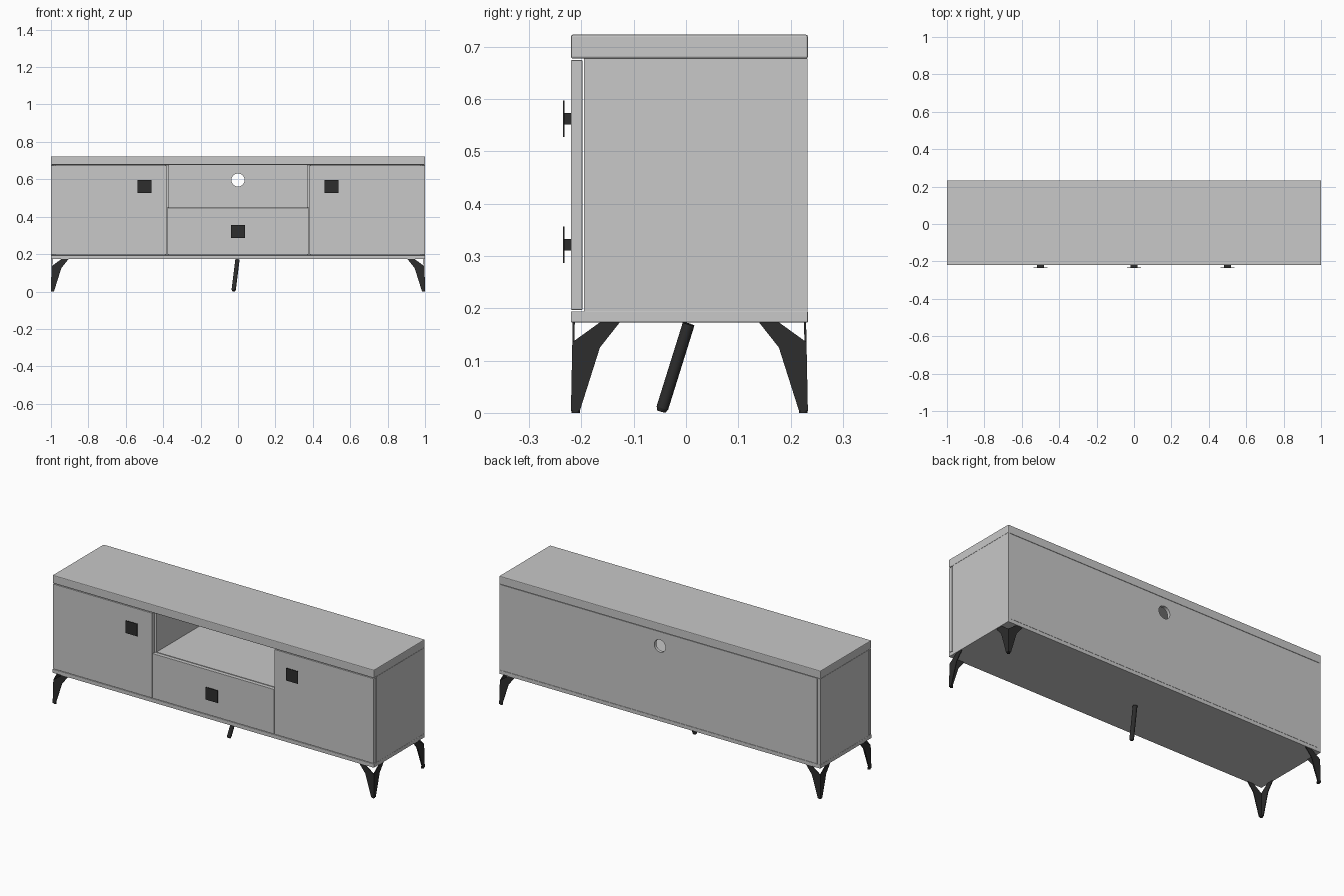
import bpy, bmesh
from mathutils import Vector

cube = bpy.data.objects.get("Cube")
if cube:
    bpy.data.objects.remove(cube, do_unlink=True)


def material(name, value):
    m = bpy.data.materials.new(name)
    m.use_nodes = True
    colour = (value, value, value, 1)
    m.diffuse_color = colour
    m.node_tree.nodes["Principled BSDF"].inputs["Base Color"].default_value = colour
    return m


GREY = material("light grey board", 0.58)
BLACK = material("black metal", 0.026)


def finish(name, bm, mat):
    bmesh.ops.recalc_face_normals(bm, faces=bm.faces)
    mesh = bpy.data.meshes.new(name)
    bm.to_mesh(mesh)
    bm.free()
    mesh.materials.append(mat)
    ob = bpy.data.objects.new(name, mesh)
    bpy.context.scene.collection.objects.link(ob)
    return ob


def box(name, x, y, z, mat=GREY, bevel=0.0):
    """Box spanning the given (low, high) ranges."""
    bm = bmesh.new()
    bmesh.ops.create_cube(bm, size=1)
    for v in bm.verts:
        v.co = [r[0] if c < 0 else r[1] for c, r in zip(v.co, (x, y, z))]
    ob = finish(name, bm, mat)
    if bevel:
        mod = ob.modifiers.new("soft_edge", "BEVEL")
        mod.width, mod.segments = bevel, 2
    return ob


def rod(name, start, end, radius, mat, sides=24, tip=1.0):
    """Cylinder between two points."""
    a, b = Vector(start), Vector(end)
    bm = bmesh.new()
    bmesh.ops.create_cone(bm, cap_ends=True, segments=sides, radius1=radius,
                          radius2=radius * tip, depth=(b - a).length)
    turn = Vector((0, 0, 1)).rotation_difference(b - a).to_matrix()
    for v in bm.verts:
        v.co = turn @ v.co + (a + b) / 2
    ob = finish(name, bm, mat)
    bpy.context.view_layer.objects.active = ob
    ob.select_set(True)
    bpy.ops.object.shade_smooth_by_angle()
    ob.select_set(False)
    return ob


FRONT, BACK, INNER = -0.22, 0.233, -0.195
LOW, HIGH = 0.194, 0.677

# Carcass
box("top_board", (-1, 1), (FRONT, BACK), (HIGH, 0.723), bevel=0.004)
box("bottom_board", (-1, 1), (FRONT, BACK), (0.173, LOW), bevel=0.0015)
for side, s in (("left", 1), ("right", -1)):
    def span(a, b):
        return tuple(sorted((s * a, s * b)))
    box(side + "_side_panel", span(0.98, 0.999), (INNER, BACK - 0.001), (LOW, HIGH))
    box(side + "_divider", span(0.37, 0.389), (INNER, 0.214), (LOW, HIGH))
    box(side + "_door", span(0.381, 0.999), (FRONT, INNER - 0.003),
        (LOW + 0.003, HIGH - 0.003), bevel=0.001)
box("niche_shelf", (-0.371, 0.371), (INNER, 0.214), (0.43, 0.449))
box("drawer_front", (-0.378, 0.378), (FRONT, INNER - 0.003), (LOW + 0.003, 0.448), bevel=0.001)

# Back panel with a round cable hole
back = box("back_panel", (-0.979, 0.979), (0.214, BACK - 0.001), (LOW + 0.001, HIGH - 0.001))
cutter = rod("hole_cutter", (0, 0.15, 0.596), (0, 0.3, 0.596), 0.035, GREY, sides=40)
cutter.hide_render = True
mod = back.modifiers.new("cable_hole", "BOOLEAN")
mod.operation, mod.solver, mod.object = "DIFFERENCE", "EXACT", cutter
bpy.context.view_layer.objects.active = back
bpy.ops.object.modifier_apply(modifier=mod.name)
bpy.data.objects.remove(cutter, do_unlink=True)

# Square handles on short stems
for name, x, z in (("left_door", 0.5, 0.562), ("right_door", -0.5, 0.562), ("drawer", 0, 0.321)):
    box(name + "_handle", (x - 0.037, x + 0.037), (-0.235, -0.232),
        (z - 0.035, z + 0.035), BLACK)
    box(name + "_handle_stem", (x - 0.018, x + 0.018), (-0.232, FRONT),
        (z - 0.011, z + 0.011), BLACK)

# Corner legs: two cut plates meeting at a right angle, leaning slightly inward
PROFILE = [(0, 0.004), (0, 0.135), (0.052, 0.173), (0.09, 0.173), (0.053, 0.125), (0.017, 0.004)]


def corner_leg(name, sx, sy):
    corner_y = FRONT if sy < 0 else BACK
    bm = bmesh.new()
    for along_x in (True, False):
        layers = []
        for t in (0, 0.004):
            ring = []
            for u, z in PROFILE:
                lean = 0.02 * z
                dx, dy = (u, t) if along_x else (t, u)
                ring.append(bm.verts.new((sx * (1 - dx - lean), corner_y - sy * (dy + lean), z)))
            layers.append(ring)
            bm.faces.new(ring)
        n = len(PROFILE)
        for i in range(n):
            j = (i + 1) % n
            bm.faces.new((layers[0][i], layers[0][j], layers[1][j], layers[1][i]))
    finish(name, bm, BLACK)
    x, y = sx * (1 - 0.009), corner_y - sy * 0.009
    rod(name + "_foot", (x, y, 0.008), (x, y, 0), 0.008, BLACK, sides=16)


for row, sy in (("front", -1), ("back", 1)):
    for side, sx in (("left", 1), ("right", -1)):
        corner_leg(row + "_" + side + "_leg", sx, sy)

# Slanted centre support
rod("centre_leg", (-0.003, 0.005, 0.17), (-0.023, -0.045, 0.01), 0.0115, BLACK)
rod("centre_leg_foot", (-0.023, -0.045, 0.01), (-0.0238, -0.047, 0.003), 0.0115, BLACK, tip=0.75)
